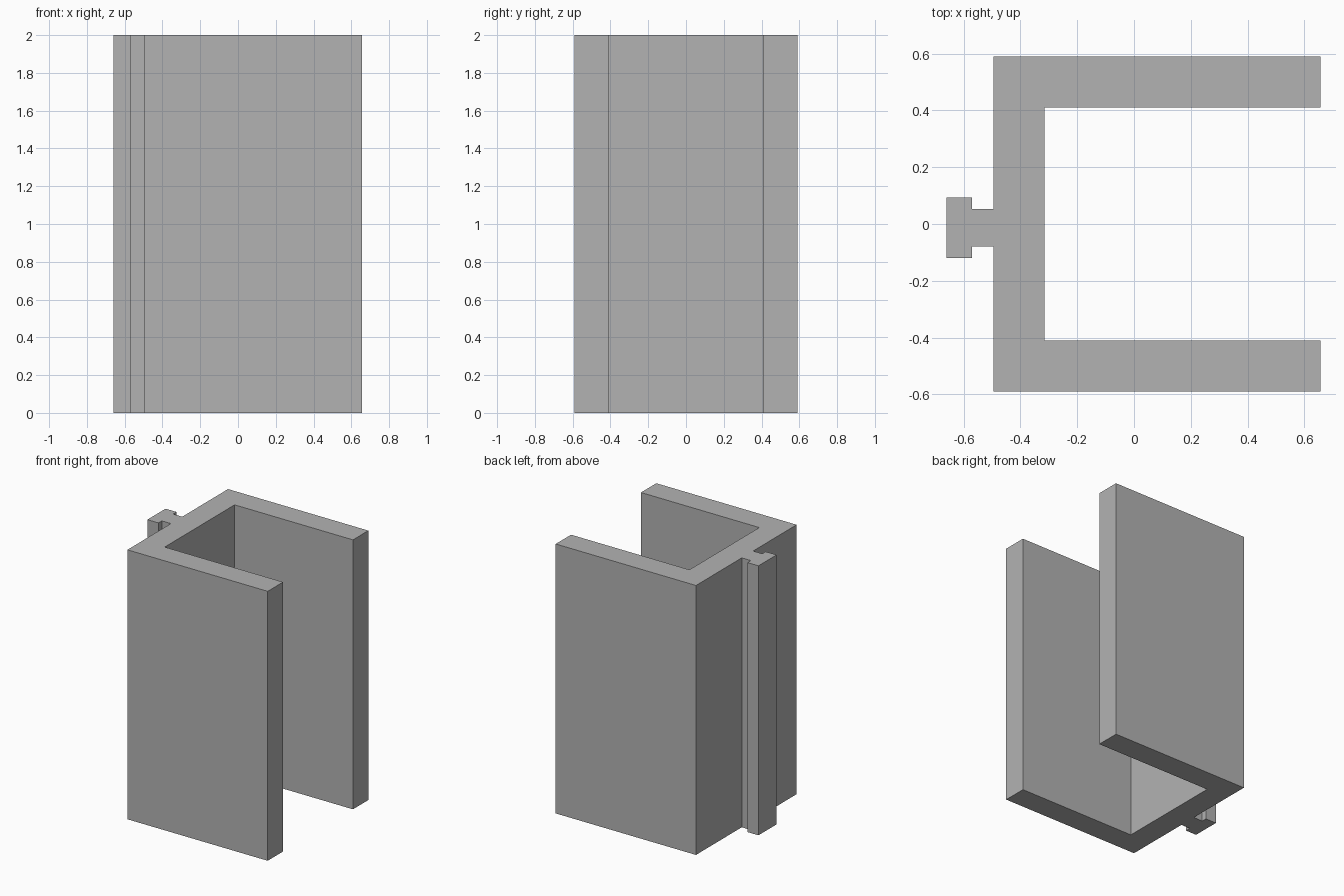
import bpy
import bmesh

cube = bpy.data.objects.get("Cube")
if cube:
    bpy.data.objects.remove(cube, do_unlink=True)

HEIGHT = 2.0

# Single plain grey
grey = bpy.data.materials.new("plain_grey")
grey.use_nodes = True
colour = (0.45, 0.45, 0.45, 1.0)
grey.diffuse_color = colour
grey.node_tree.nodes["Principled BSDF"].inputs["Base Color"].default_value = colour


def extrude_profile(name, outline):
    """Raise a closed counter-clockwise xy outline to the full height."""
    bm = bmesh.new()
    base = bm.faces.new([bm.verts.new((x, y, 0)) for x, y in outline])
    raised = bmesh.ops.extrude_face_region(bm, geom=[base], use_keep_orig=True)
    top = [v for v in raised["geom"] if isinstance(v, bmesh.types.BMVert)]
    bmesh.ops.translate(bm, vec=(0, 0, HEIGHT), verts=top)
    bmesh.ops.recalc_face_normals(bm, faces=bm.faces)
    mesh = bpy.data.meshes.new(name)
    bm.to_mesh(mesh)
    bm.free()
    mesh.materials.append(grey)
    obj = bpy.data.objects.new(name, mesh)
    bpy.context.collection.objects.link(obj)
    return obj


# Outline: U-shaped channel with a slightly off-centre T-shaped rail
back, inner, tip = -0.495, -0.315, 0.657
outer_y, inner_y = 0.59, 0.41
rail_end, rail_step = -0.66, -0.57
outline = [
    # front wall, web and back wall
    (back, -outer_y), (tip, -outer_y), (tip, -inner_y), (inner, -inner_y),
    (inner, inner_y), (tip, inner_y), (tip, outer_y), (back, outer_y),
    # rail neck and head
    (back, 0.053), (rail_step, 0.053), (rail_step, 0.093), (rail_end, 0.093),
    (rail_end, -0.12), (rail_step, -0.12), (rail_step, -0.08), (back, -0.08),
]
extrude_profile("channel_with_rail", outline)
